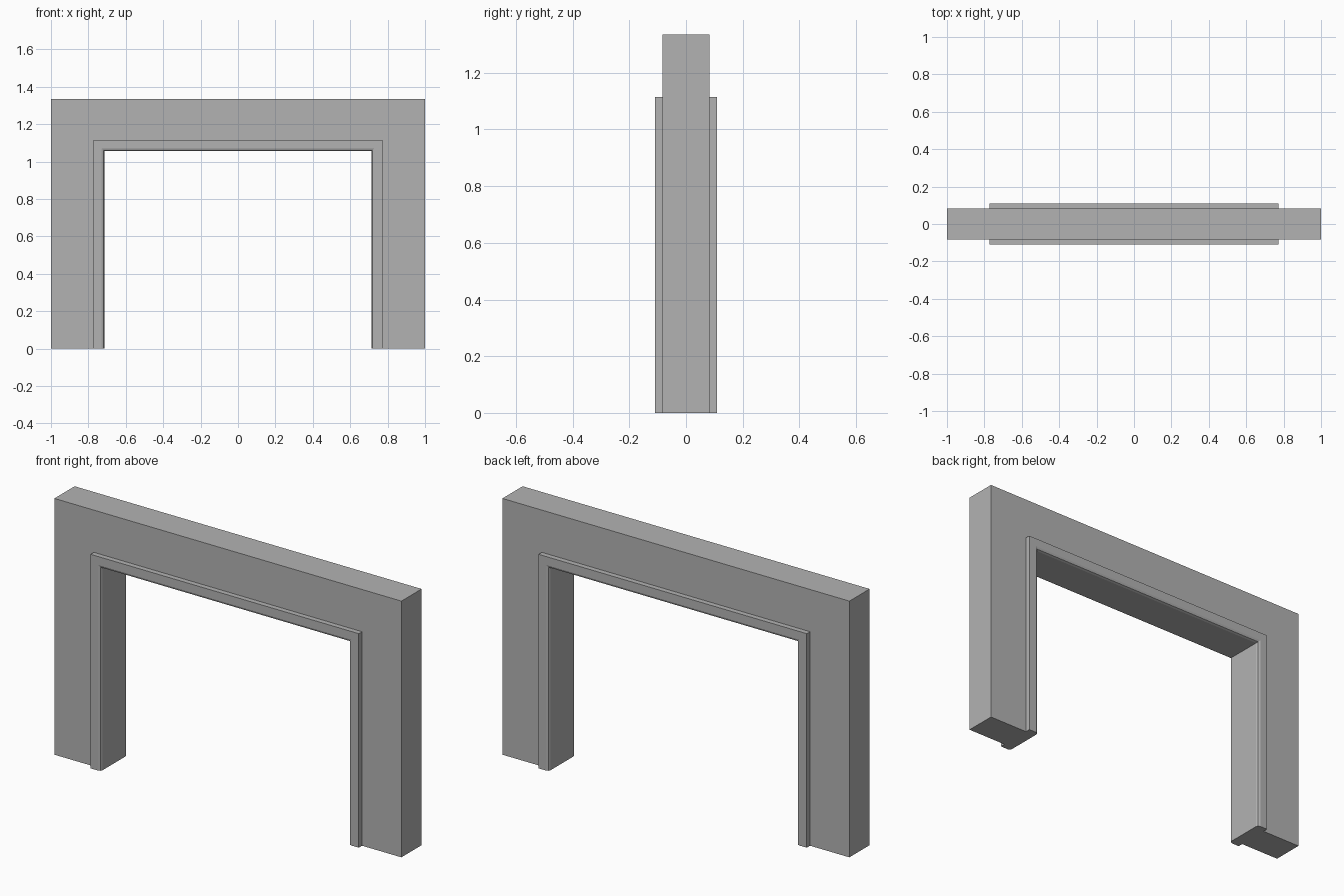
import bpy, bmesh, math

if "Cube" in bpy.data.objects:
    bpy.data.objects.remove(bpy.data.objects["Cube"])

grey = bpy.data.materials.new("plain grey")
grey.diffuse_color = (0.45, 0.45, 0.45, 1)
grey.use_nodes = True
grey.node_tree.nodes["Principled BSDF"].inputs["Base Color"].default_value = grey.diffuse_color

WALL_Y, TRIM_Y = 0.083, 0.11    # half depths
OPEN_X, OPEN_Z = 0.714, 1.056   # doorway opening
TRIM_W, ROUND = 0.059, 0.015    # trim width, eased inner edge


def sweep_arch(name, section):
    """Sweep a closed (offset from opening, y) section up, over and down the doorway."""
    bm = bmesh.new()
    rings = []
    for sx, top in ((-1, 0), (-1, 1), (1, 1), (1, 0)):
        rings.append([bm.verts.new((sx * (OPEN_X + o[0]), y, top * (OPEN_Z + o[1])))
                      for o, y in section])
    n = len(section)
    for a, b in zip(rings, rings[1:]):
        for i in range(n):
            j = (i + 1) % n
            bm.faces.new((a[i], a[j], b[j], b[i]))
    bm.faces.new(rings[0])
    bm.faces.new(rings[-1])
    bmesh.ops.recalc_face_normals(bm, faces=bm.faces[:])
    me = bpy.data.meshes.new(name)
    bm.to_mesh(me)
    bm.free()
    me.materials.append(grey)
    ob = bpy.data.objects.new(name, me)
    bpy.context.collection.objects.link(ob)
    return ob


# One solid section: wall thickness with raised trim on both faces
outer = (1 - OPEN_X, 1.335 - OPEN_Z)
trim = (TRIM_W, TRIM_W)
half = [(outer, WALL_Y), (trim, WALL_Y), (trim, TRIM_Y)]
for k in range(3):              # eased inner edge
    t = math.radians(45 * k)
    d = ROUND * (1 - math.sin(t))
    half.append(((d, d), TRIM_Y - ROUND * (1 - math.cos(t))))
section = half + [(o, -y) for o, y in reversed(half)]

# Door frame wall with trim
sweep_arch("doorway_frame", section)
